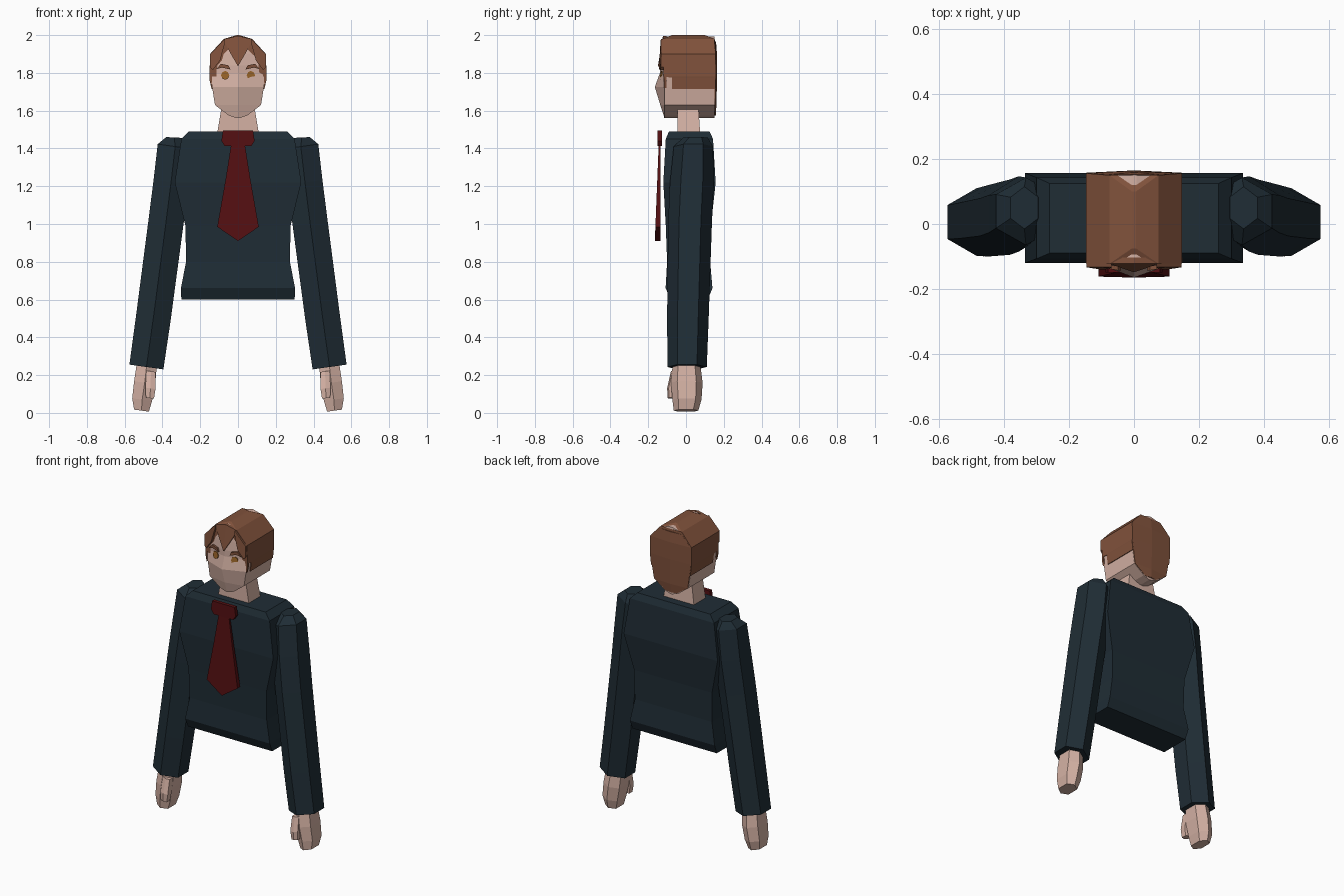
import bpy, bmesh
from mathutils import Vector


def mat(name, rgb):
    m = bpy.data.materials.new(name)
    m.diffuse_color = (*rgb, 1)
    return m


CLOTH = mat("cloth", (0.014, 0.026, 0.036))
TIE = mat("tie_red", (0.09, 0.005, 0.006))
SKIN = mat("skin", (0.66, 0.44, 0.37))
HAIR = mat("hair_brown", (0.22, 0.085, 0.045))
IRIS = mat("iris", (0.30, 0.12, 0.02))


def loft(name, rings, material, mirror=False):
    """Skin a list of equal-length point rings and cap both ends."""
    bm = bmesh.new()
    vs = [[bm.verts.new(p) for p in r] for r in rings]
    n = len(rings[0])
    for a, b in zip(vs, vs[1:]):
        for i in range(n):
            j = (i + 1) % n
            bm.faces.new((a[i], a[j], b[j], b[i]))
    bm.faces.new(vs[0][::-1])
    bm.faces.new(vs[-1])
    bmesh.ops.recalc_face_normals(bm, faces=bm.faces)
    me = bpy.data.meshes.new(name)
    bm.to_mesh(me)
    bm.free()
    me.materials.append(material)
    ob = bpy.data.objects.new(name, me)
    bpy.context.collection.objects.link(ob)
    if mirror:
        ob.modifiers.new("mirror", 'MIRROR').use_mirror_merge = False
    return ob


def box_ring(z, w, y0, y1):
    return [(-w, y0, z), (w, y0, z), (w, y1, z), (-w, y1, z)]


def ridged_ring(z, w, fy, cy, by, bc):
    """Six points: sides plus a front and a back centre ridge."""
    return [(0, cy, z), (w, fy, z), (w, by, z), (0, bc, z), (-w, by, z), (-w, fy, z)]


def limb_ring(z, x0, x1, y0, y1, flat=0.5, slant=0.14):
    """Hexagon with flat inner and outer sides, tilted to the limb axis."""
    cx, cy, h = (x0 + x1) / 2, (y0 + y1) / 2, (y1 - y0) / 2 * flat
    pts = [(cx, y0), (x1, cy - h), (x1, cy + h), (cx, y1), (x0, cy + h), (x0, cy - h)]
    return [(x, y, z + slant * (x - cx)) for x, y in pts]


# Torso
loft("jacket_torso", [box_ring(*r) for r in (
    (0.60, 0.30, -0.08, 0.115), (0.66, 0.302, -0.108, 0.14), (0.80, 0.275, -0.10, 0.128),
    (0.99, 0.278, -0.107, 0.132), (1.22, 0.335, -0.12, 0.157), (1.45, 0.30, -0.107, 0.143),
    (1.49, 0.26, -0.09, 0.125))], CLOTH)

# Sleeves
loft("sleeve", [limb_ring(*r) for r in (
    (0.243, 0.395, 0.575, -0.098, 0.11), (0.50, 0.357, 0.54, -0.10, 0.12),
    (1.00, 0.29, 0.475, -0.095, 0.137), (1.22, 0.262, 0.447, -0.085, 0.147),
    (1.41, 0.24, 0.425, -0.065, 0.143))]
    + [limb_ring(1.458, 0.295, 0.38, -0.015, 0.115, 0.5, 0.05)], CLOTH, True)

# Hands and thumbs
loft("hand", [limb_ring(*r, 0.6) for r in (
    (0.012, 0.472, 0.55, -0.065, 0.065), (0.07, 0.455, 0.56, -0.072, 0.082),
    (0.16, 0.438, 0.55, -0.08, 0.088), (0.26, 0.43, 0.535, -0.07, 0.075))], SKIN, True)
loft("thumb", [limb_ring(*r, 0.7) for r in (
    (0.078, 0.445, 0.488, -0.097, -0.05), (0.13, 0.437, 0.49, -0.10, -0.045),
    (0.22, 0.437, 0.485, -0.08, -0.03))], SKIN, True)

# Neck
loft("neck", [box_ring(1.48, 0.11, -0.045, 0.075), box_ring(1.63, 0.085, -0.045, 0.065)], SKIN)

# Head: height, half width, front ridge
FACE = [(1.56, 0.008, -0.115), (1.575, 0.05, -0.118), (1.63, 0.122, -0.136), (1.725, 0.137, -0.165),
        (1.80, 0.147, -0.138), (1.84, 0.147, -0.14), (1.90, 0.143, -0.132), (1.975, 0.07, -0.122),
        (1.992, 0.008, -0.118)]
EDGE = -0.113
loft("head", [ridged_ring(z, w, EDGE, c, 0.15, 0.152) for z, w, c in FACE], SKIN)

# Hair: cap over the crown and sides, plus a panel down the back
loft("hair_cap", [ridged_ring(z, w, f, f, 0.156, 0.16) for z, w, f in (
    (1.715, 0.140, -0.075), (1.775, 0.147, -0.075), (1.78, 0.148, -0.118), (1.90, 0.148, -0.122))]
    + [ridged_ring(1.98, 0.075, -0.122, -0.122, 0.15, 0.152),
       ridged_ring(2.0, 0.006, -0.075, -0.075, 0.10, 0.10)], HAIR)
loft("hair_back", [ridged_ring(z, w, 0.135, 0.135, y, y + 0.007) for z, w, y in (
    (1.575, 0.04, 0.151), (1.63, 0.12, 0.154), (1.79, 0.146, 0.158),
    (1.90, 0.144, 0.157), (1.965, 0.075, 0.152))], HAIR)


def face_y(x, z):
    """Depth of the folded face at a given point."""
    for (z0, w0, c0), (z1, w1, c1) in zip(FACE, FACE[1:]):
        if z <= z1:
            t = (z - z0) / (z1 - z0)
            w, c = w0 + (w1 - w0) * t, c0 + (c1 - c0) * t
            return c + (EDGE - c) * min(1, abs(x) / w)
    return EDGE


def face_plate(name, pts, out, material):
    """Thin plate that follows the face surface, mirrored in x."""
    rings = [[(x, face_y(x, z) + d, z) for x, z in pts] for d in (0.01, -out)]
    return loft(name, rings, material, True)


# Fringe, in two convex locks per side
face_plate("fringe_centre", [(0, 1.835), (0.035, 1.895), (0.07, 1.958), (0.07, 1.98), (0, 1.996)], 0.009, HAIR)
face_plate("fringe_side", [(0.07, 1.98), (0.07, 1.955), (0.095, 1.865), (0.134, 1.815), (0.147, 1.83), (0.147, 1.90)],
           0.02, HAIR)
face_plate("sideburn", [(0.134, 1.82), (0.141, 1.72), (0.15, 1.76), (0.15, 1.84)], 0.004, HAIR)

# Brows and eyes
face_plate("brow", [(0.04, 1.818), (0.085, 1.828), (0.115, 1.82), (0.09, 1.848), (0.05, 1.84)], 0.012, HAIR)
ring = [Vector((0.022, 0)), Vector((0.015, 0.017)), Vector((0, 0.023)), Vector((-0.015, 0.017))]
face_plate("eye", [(0.068 + s * p.x, 1.787 + s * p.y) for s in (1, -1) for p in ring], 0.004, IRIS)

# Tie: blade and knot, profiles extruded in depth
blade = [(-0.035, 1.43), (0.035, 1.43), (0.065, 1.24), (0.11, 0.985), (0, 0.91), (-0.11, 0.985), (-0.065, 1.24)]
loft("tie_blade", [[(x, -0.134, z) for x, z in blade],
                   [(x, -0.165 + 0.04 * (z - 0.91), z) for x, z in blade]], TIE)
knot = [(-0.08, 1.495), (-0.088, 1.44), (-0.07, 1.412), (0.07, 1.412), (0.088, 1.44), (0.08, 1.495)]
loft("tie_knot", [[(x, y, z) for x, z in knot] for y in (-0.127, -0.15)], TIE)
